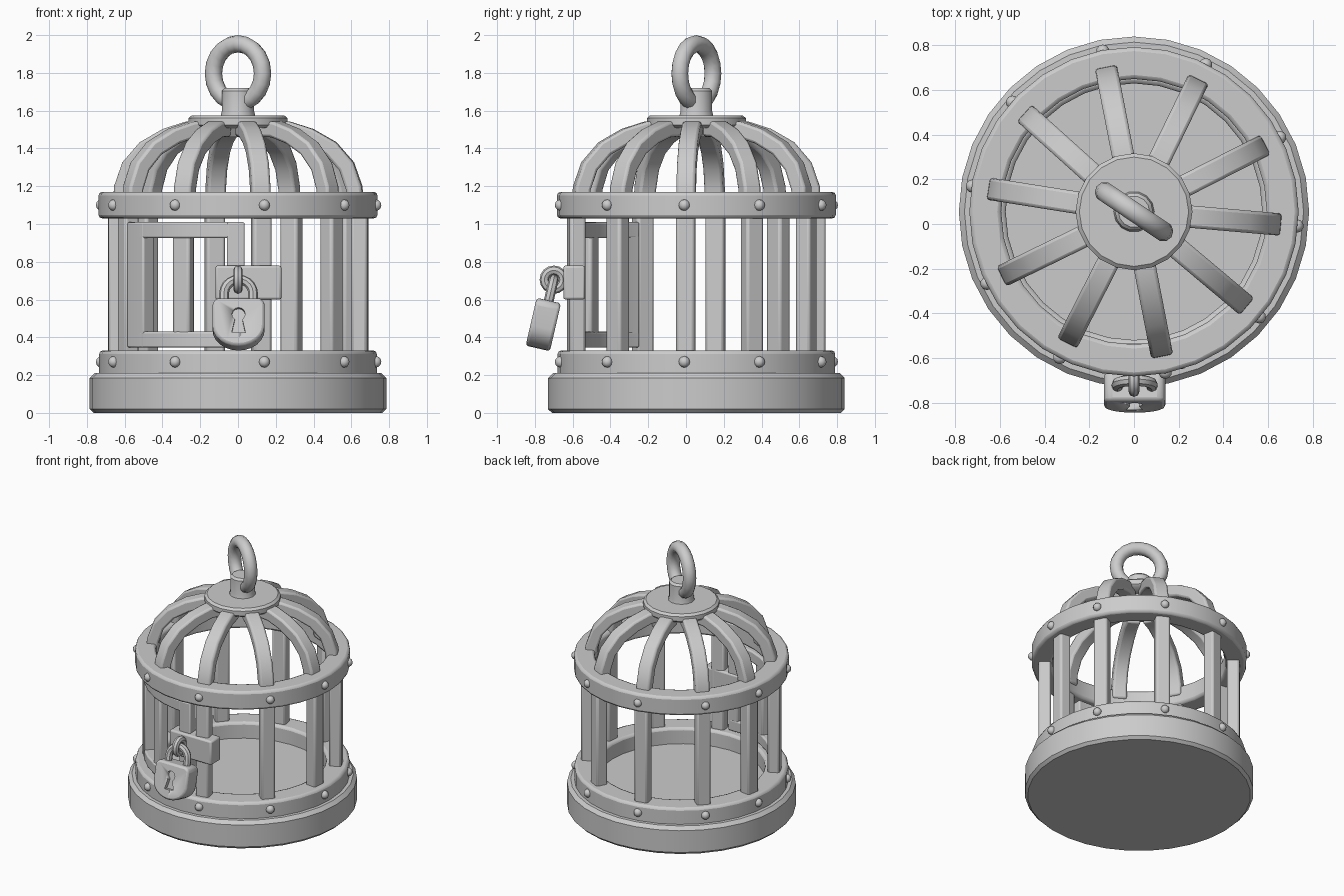
import bpy, bmesh
from math import sin, cos, pi, radians
from mathutils import Vector, Matrix

if "Cube" in bpy.data.objects:
    bpy.data.objects.remove(bpy.data.objects["Cube"])

CY = 0.055                       # the cage axis sits slightly behind the origin
ANGLES = [101, 64, 27, -5, -40, -79, -117, -154, 171, 138]   # bars, ribs, rivets
DOOR_BAR = -117


def finish(ob, bevel=0.0, angle=40):
    """Smooth shading with sharp edges kept, plus an optional edge bevel."""
    for p in ob.data.polygons:
        p.use_smooth = True
    ob.data.set_sharp_from_angle(angle=radians(angle))
    if bevel:
        m = ob.modifiers.new("soft_edges", 'BEVEL')
        m.width, m.segments, m.limit_method = bevel, 2, 'ANGLE'
        m.angle_limit = radians(40)
    return ob


def from_bmesh(name, bm, bevel=0.0):
    bmesh.ops.recalc_face_normals(bm, faces=bm.faces)
    me = bpy.data.meshes.new(name)
    bm.to_mesh(me)
    bm.free()
    ob = bpy.data.objects.new(name, me)
    bpy.context.collection.objects.link(ob)
    return finish(ob, bevel)


def loft(name, rings, closed=False, bevel=0.0):
    """Skin a row of equal-length point loops; cap the ends unless closed."""
    bm = bmesh.new()
    loops = [[bm.verts.new(p) for p in r] for r in rings]
    n = len(loops[0])
    pairs = list(zip(loops, loops[1:])) + ([(loops[-1], loops[0])] if closed else [])
    for a, b in pairs:
        for i in range(n):
            j = (i + 1) % n
            bm.faces.new((a[i], a[j], b[j], b[i]))
    if not closed:
        bm.faces.new(loops[0])
        bm.faces.new(loops[-1])
    return from_bmesh(name, bm, bevel)


def polar(r, deg, z, side=0.0):
    """Point at radius r and angle deg, shifted sideways along the tangent."""
    a = radians(deg)
    return Vector((r * cos(a) - side * sin(a), CY + r * sin(a) + side * cos(a), z))


def disc(name, profile, n=32, bevel=0.0):
    """Solid turned part: profile is (radius, z) from bottom to top."""
    return loft(name, [[polar(r, 360 * i / n, z) for i in range(n)] for r, z in profile], bevel=bevel)


def arc_block(name, a0, a1, r0, r1, z0, z1, steps=6, bevel=0.01):
    """Rectangular section swept round the cage axis; full circle makes a hoop."""
    full = a1 - a0 >= 360
    sec = [(r0, z0), (r1, z0), (r1, z1), (r0, z1)]
    count = steps if full else steps + 1
    rings = [[polar(r, a0 + (a1 - a0) * i / steps, z) for r, z in sec] for i in range(count)]
    return loft(name, rings, closed=full, bevel=bevel)


def upright(name, deg, z0, z1, r0=0.605, r1=0.69, half=0.05):
    sec = [(r0, -half), (r1, -half), (r1, half), (r0, half)]
    return loft(name, [[polar(r, deg, z, s) for r, s in sec] for z in (z0, z1)], bevel=0.015)


def torus(name, loc, rot, major, minor, nu=20, nv=10):
    m = Matrix.Translation(loc) @ rot
    rings = []
    for i in range(nu):
        a = 2 * pi * i / nu
        rings.append([m @ Vector(((major + minor * cos(b)) * cos(a),
                                  (major + minor * cos(b)) * sin(a), minor * sin(b)))
                      for b in (2 * pi * j / nv for j in range(nv))])
    return loft(name, rings, closed=True)


# Base and the two hoops
disc("base", [(0.765, 0), (0.785, 0.02), (0.785, 0.185), (0.76, 0.21)])
arc_block("lower_hoop", 0, 360, 0.575, 0.735, 0.19, 0.33, 32, 0.018)
arc_block("upper_hoop", 0, 360, 0.595, 0.738, 1.03, 1.17, 32, 0.018)

# Upright bars, curved dome ribs and rivets
PATH = [(0.622, 1.10), (0.618, 1.19), (0.578, 1.305), (0.495, 1.40), (0.38, 1.465), (0.27, 1.50), (0.17, 1.505)]
for k, deg in enumerate(ANGLES):
    if deg != DOOR_BAR:
        upright(f"bar_{k}", deg, 0.28, 1.08)
    rings = []
    for i, (r, z) in enumerate(PATH):
        before, after = PATH[max(i - 1, 0)], PATH[min(i + 1, len(PATH) - 1)]
        t = Vector((after[0] - before[0], after[1] - before[1])).normalized()
        nr, nz = t.y * 0.042, -t.x * 0.042
        rings.append([polar(r + s * nr, deg, z + s * nz, w)
                      for s, w in ((-1, -0.05), (1, -0.05), (1, 0.05), (-1, 0.05))])
    loft(f"dome_rib_{k}", rings, bevel=0.014)
    for level, z in (("lower", 0.27), ("upper", 1.10)):
        bm = bmesh.new()
        bmesh.ops.create_uvsphere(bm, u_segments=10, v_segments=6, radius=0.03,
                                  matrix=Matrix.Translation(polar(0.733, deg, z)))
        from_bmesh(f"{level}_rivet_{k}", bm)

# Top cap, neck and hanging ring
disc("top_cap", [(0.13, 1.46), (0.16, 1.505), (0.245, 1.51), (0.262, 1.525), (0.262, 1.56), (0.245, 1.575)], 20)
disc("neck", [(0.095, 1.56), (0.085, 1.60), (0.085, 1.705), (0.07, 1.72)], 14)
torus("hanging_ring", (0, CY, 1.797),
      Matrix.Rotation(radians(-34), 4, 'Z') @ Matrix.Rotation(pi / 2, 4, 'X'), 0.157, 0.046)

# Curved door frame with its middle bar
arc_block("door_bottom_rail", -150, -87, 0.60, 0.68, 0.345, 0.43)
arc_block("door_top_rail", -150, -87, 0.60, 0.68, 0.925, 1.01)
arc_block("door_left_stile", -150, -137.5, 0.60, 0.68, 0.345, 1.01, 2)
arc_block("door_right_stile", -95, -87, 0.60, 0.68, 0.345, 1.01, 2)
upright("door_middle_bar", DOOR_BAR, 0.39, 0.97, 0.60, 0.67)

# Lock plate and staple
bm = bmesh.new()
bmesh.ops.create_cube(bm, size=1, matrix=Matrix.Translation((0.055, -0.592, 0.69))
                      @ Matrix.Diagonal((0.35, 0.115, 0.18, 1)))
from_bmesh("lock_plate", bm, 0.012)
torus("staple", (0, -0.70, 0.705), Matrix.Rotation(pi / 2, 4, 'Y'), 0.05, 0.025, 16, 8)

# Padlock, tilted with its foot forward
TILT = Matrix.Translation((0.003, -0.755, 0.47)) @ Matrix.Rotation(radians(-13), 4, 'X')
outline = [(0.115, 0.128), (0.138, 0.105)]
outline += [(0.138 * cos(a), -0.02 + 0.112 * sin(a)) for a in (-pi * i / 12 for i in range(13))]
outline += [(-0.138, 0.105), (-0.115, 0.128)]
body = loft("padlock_body", [[Vector((x, y, z)) for x, z in outline] for y in (-0.066, 0.066)], bevel=0.015)
body.matrix_world = TILT

# Keyhole recess
keyhole = [(0.035 * cos(a), 0.04 + 0.035 * sin(a)) for a in (radians(-55 + 29 * i) for i in range(11))]
keyhole += [(-0.036, -0.06), (0.036, -0.06)]
cutter = loft("keyhole_cutter", [[Vector((x, y, z)) for x, z in keyhole] for y in (-0.12, -0.035)])
cutter.matrix_world = TILT
cutter.hide_render = True
cutter.hide_set(True)
cut = body.modifiers.new("keyhole", 'BOOLEAN')
cut.operation, cut.object, cut.solver = 'DIFFERENCE', cutter, 'EXACT'

# Shackle
path = [(0.077, 0.09)] + [(0.077 * cos(a), 0.165 + 0.077 * sin(a)) for a in (pi * i / 10 for i in range(11))]
path += [(-0.077, 0.09)]
rings = []
for i, (x, z) in enumerate(path):
    d = Vector((x, 0, max(z - 0.165, 0))).normalized()
    rings.append([Vector((x, 0, z)) + 0.026 * (d * cos(b) + Vector((0, 1, 0)) * sin(b))
                  for b in (2 * pi * j / 8 for j in range(8))])
loft("padlock_shackle", rings).matrix_world = TILT
